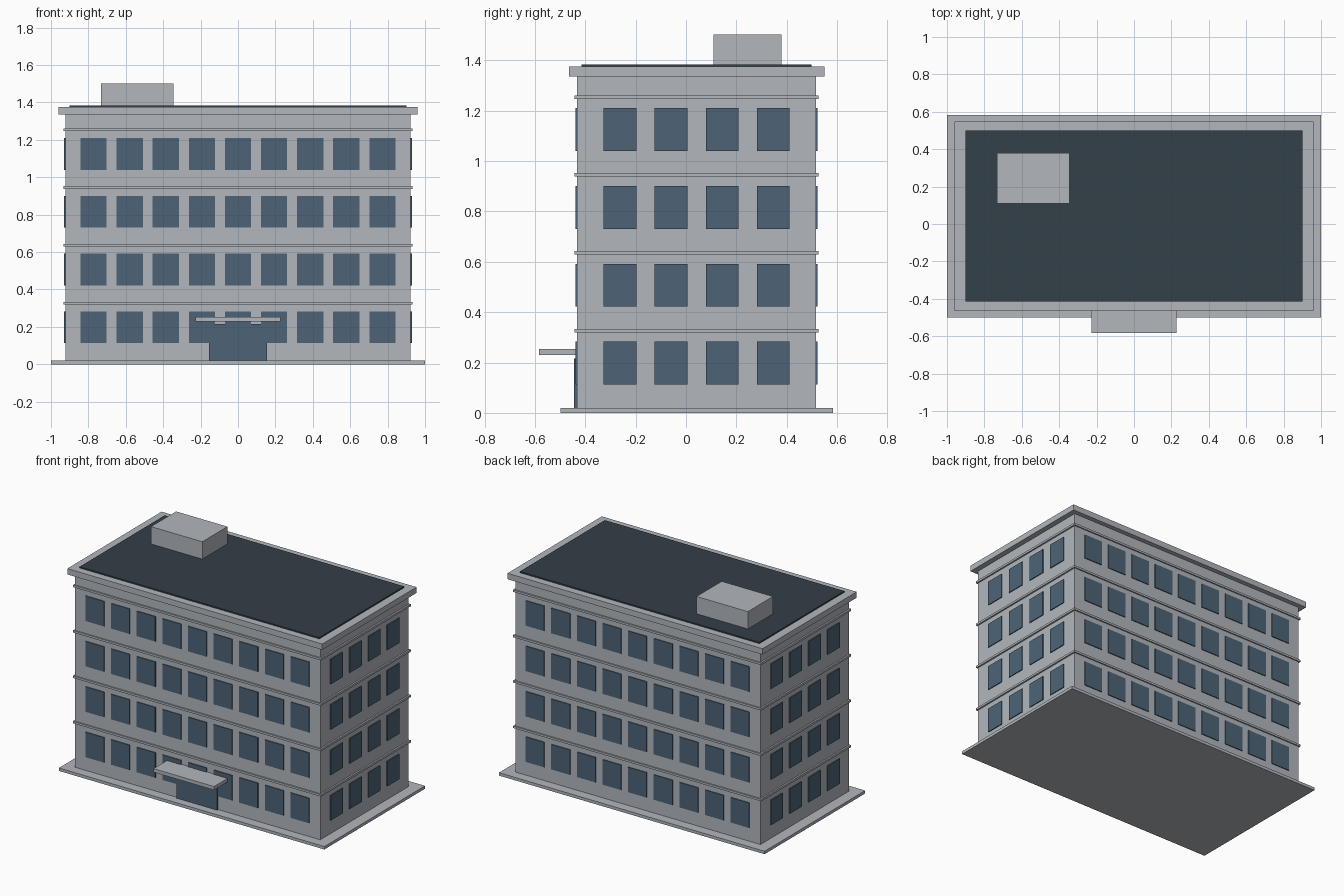
import bpy, bmesh
from mathutils import Matrix, Vector

if "Cube" in bpy.data.objects:
    bpy.data.objects.remove(bpy.data.objects["Cube"])

YC = 0.042            # building centre in y
HX, HY = 0.923, 0.475  # half size of the wall block
STOREY = 0.309


def material(name, rgb):
    m = bpy.data.materials.new(name)
    m.diffuse_color = (*rgb, 1)
    m.use_nodes = True
    m.node_tree.nodes["Principled BSDF"].inputs["Base Color"].default_value = m.diffuse_color
    return m


stone = material("pale_stone", (0.445, 0.474, 0.515))
glass = material("blue_glass", (0.074, 0.127, 0.184))
felt = material("dark_roofing", (0.033, 0.050, 0.065))


def boxes(name, mat, extents):
    """One object made of boxes, each given as (x0, x1, y0, y1, z0, z1)."""
    bm = bmesh.new()
    for x0, x1, y0, y1, z0, z1 in extents:
        centre = Vector((x0 + x1, y0 + y1, z0 + z1)) / 2
        size = Matrix.Diagonal((x1 - x0, y1 - y0, z1 - z0, 1))
        bmesh.ops.create_cube(bm, size=1, matrix=Matrix.Translation(centre) @ size)
    me = bpy.data.meshes.new(name)
    bm.to_mesh(me)
    bm.free()
    me.materials.append(mat)
    ob = bpy.data.objects.new(name, me)
    bpy.context.collection.objects.link(ob)
    return ob


def slab(hx, hy, z0, z1):
    return (-hx, hx, YC - hy, YC + hy, z0, z1)


# Ground slab, walls, cornice and roof
boxes("base_slab", stone, [slab(1.0, 0.541, 0, 0.02)])
boxes("walls", stone, [slab(HX, HY, 0.02, 1.335)])
boxes("cornice", stone, [slab(0.96, 0.507, 1.335, 1.375)])
boxes("roof_surface", felt, [slab(0.902, 0.457, 1.375, 1.384)])
boxes("rooftop_unit", stone, [(-0.732, -0.346, 0.11, 0.38, 1.384, 1.502)])

# String course above each storey
boxes("floor_bands", stone,
      [slab(0.934, 0.484, 0.32 + i * STOREY, 0.334 + i * STOREY) for i in range(4)])

# Window panes standing slightly proud of all four walls
OUT, IN = 0.006, 0.003
long_panes, end_panes = [], []
for floor in range(4):
    z0 = 0.113 + floor * STOREY
    z1 = z0 + 0.17
    for col in range(9):
        x = (col - 4) * 0.193
        for y0, y1 in ((YC - HY - OUT, YC - HY + IN), (YC + HY - IN, YC + HY + OUT)):
            long_panes.append((x - 0.07, x + 0.07, y0, y1, z0, z1))
    for col in range(4):
        y = YC + (col - 1.5) * 0.203
        for x0, x1 in ((-HX - OUT, -HX + IN), (HX - IN, HX + OUT)):
            end_panes.append((x0, x1, y - 0.065, y + 0.065, z0, z1))
boxes("front_and_back_windows", glass, long_panes)
boxes("side_windows", glass, end_panes)

# Entrance
boxes("entrance_door", glass, [(-0.154, 0.154, -0.444, -0.43, 0.02, 0.216)])
boxes("entrance_canopy", stone, [(-0.228, 0.228, -0.583, -0.43, 0.23, 0.254)])
